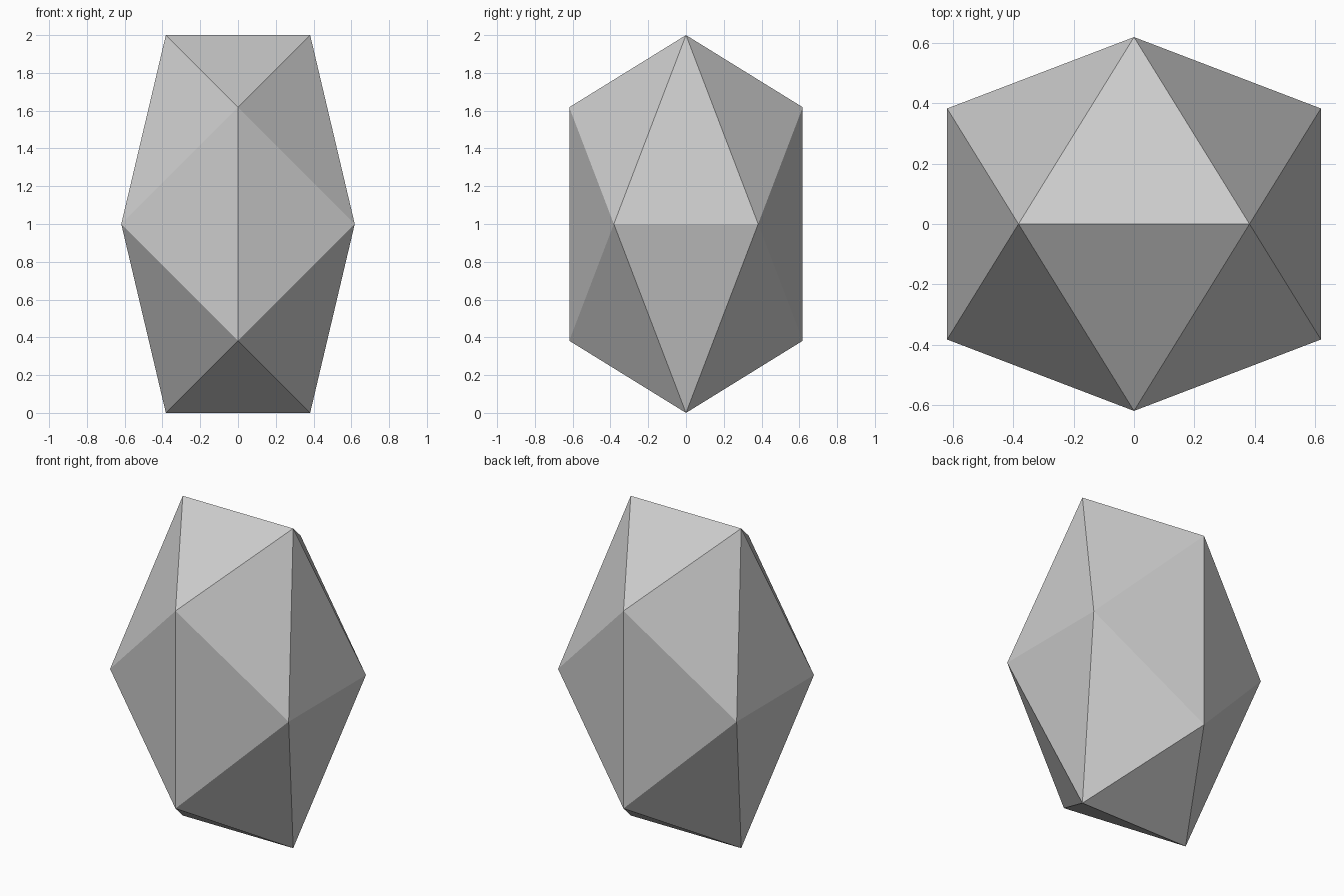
import bpy, bmesh

if "Cube" in bpy.data.objects:
    bpy.data.objects.remove(bpy.data.objects["Cube"])

# Icosahedron from three golden rectangles, narrowed in x and y
A = (5 ** 0.5 - 1) / 2
bm = bmesh.new()
for s in (-1, 1):
    for t in (-1, 1):
        for x, y, z in ((s * A, 0, t), (0, s, t * A), (s, t * A, 0)):
            bm.verts.new((x * A, y * A, z + 1))

# Faceted skin: 20 flat triangles
bmesh.ops.convex_hull(bm, input=bm.verts[:])
bmesh.ops.recalc_face_normals(bm, faces=bm.faces[:])

mesh = bpy.data.meshes.new("faceted_gem")
bm.to_mesh(mesh)
bm.free()
gem = bpy.data.objects.new("faceted_gem", mesh)
bpy.context.collection.objects.link(gem)
